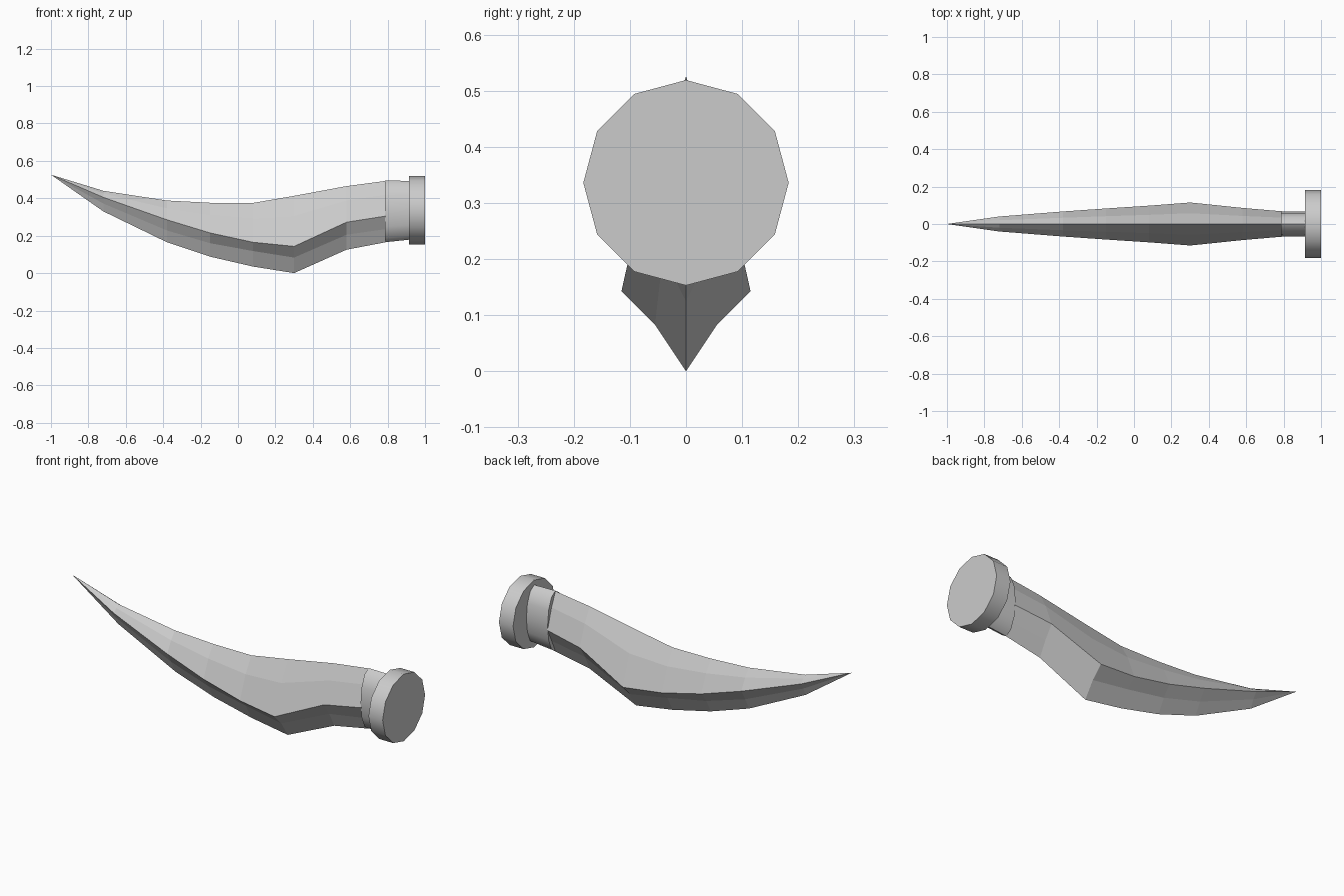
import bpy, bmesh, math

if "Cube" in bpy.data.objects:
    bpy.data.objects.remove(bpy.data.objects["Cube"])


def make_object(name, bm, smooth=False):
    bmesh.ops.recalc_face_normals(bm, faces=bm.faces)
    mesh = bpy.data.meshes.new(name)
    bm.to_mesh(mesh)
    bm.free()
    obj = bpy.data.objects.new(name, mesh)
    bpy.context.collection.objects.link(obj)
    if smooth:
        bpy.ops.object.select_all(action='DESELECT')
        obj.select_set(True)
        bpy.context.view_layer.objects.active = obj
        bpy.ops.object.shade_smooth_by_angle(angle=math.radians(50))
    return obj


def loft(bm, rings):
    for a, b in zip(rings, rings[1:]):
        n = len(a)
        for i in range(n):
            j = (i + 1) % n
            bm.faces.new((a[i], a[j], b[j], b[i]))


# Curved blade: x, half width, z of top ridge, widest edge, lower crease, keel
stations = [
    (0.79, 0.068, 0.493, 0.305, 0.235, 0.165),
    (0.58, 0.086, 0.465, 0.272, 0.205, 0.125),
    (0.30, 0.115, 0.413, 0.143, 0.083, 0.000),
    (0.08, 0.098, 0.375, 0.165, 0.118, 0.035),
    (-0.15, 0.083, 0.376, 0.215, 0.160, 0.088),
    (-0.38, 0.067, 0.388, 0.285, 0.228, 0.165),
    (-0.72, 0.040, 0.440, 0.405, 0.372, 0.330),
]
bm = bmesh.new()
rings = []
for x, w, top, wide, low, keel in stations:
    half = [(w * 0.5, top - 0.4 * (top - wide)), (w, wide), (w * 0.48, low)]
    pts = [(0, top)] + half + [(0, keel)] + [(-y, z) for y, z in reversed(half)]
    rings.append([bm.verts.new((x, y, z)) for y, z in pts])
loft(bm, rings)
tip = bm.verts.new((-1.0, 0, 0.526))
last = rings[-1]
for i in range(len(last)):
    bm.faces.new((last[i], last[(i + 1) % len(last)], tip))
bm.faces.new(rings[0])
make_object("curved_blade", bm)


# Oval neck and round end cap, both twelve sided
def tube(name, ends):
    bm = bmesh.new()
    rings = []
    for x, ry, rz, zc in ends:
        rings.append([bm.verts.new((x, ry * math.cos(i * math.pi / 6),
                                    zc + rz * math.sin(i * math.pi / 6)))
                      for i in range(12)])
    loft(bm, rings)
    bm.faces.new(rings[0])
    bm.faces.new(rings[-1])
    make_object(name, bm, smooth=True)


tube("neck", [(0.787, 0.068, 0.165, 0.330), (0.918, 0.068, 0.157, 0.336)])
tube("end_cap", [(0.915, 0.183, 0.183, 0.336), (1.0, 0.183, 0.183, 0.336)])
